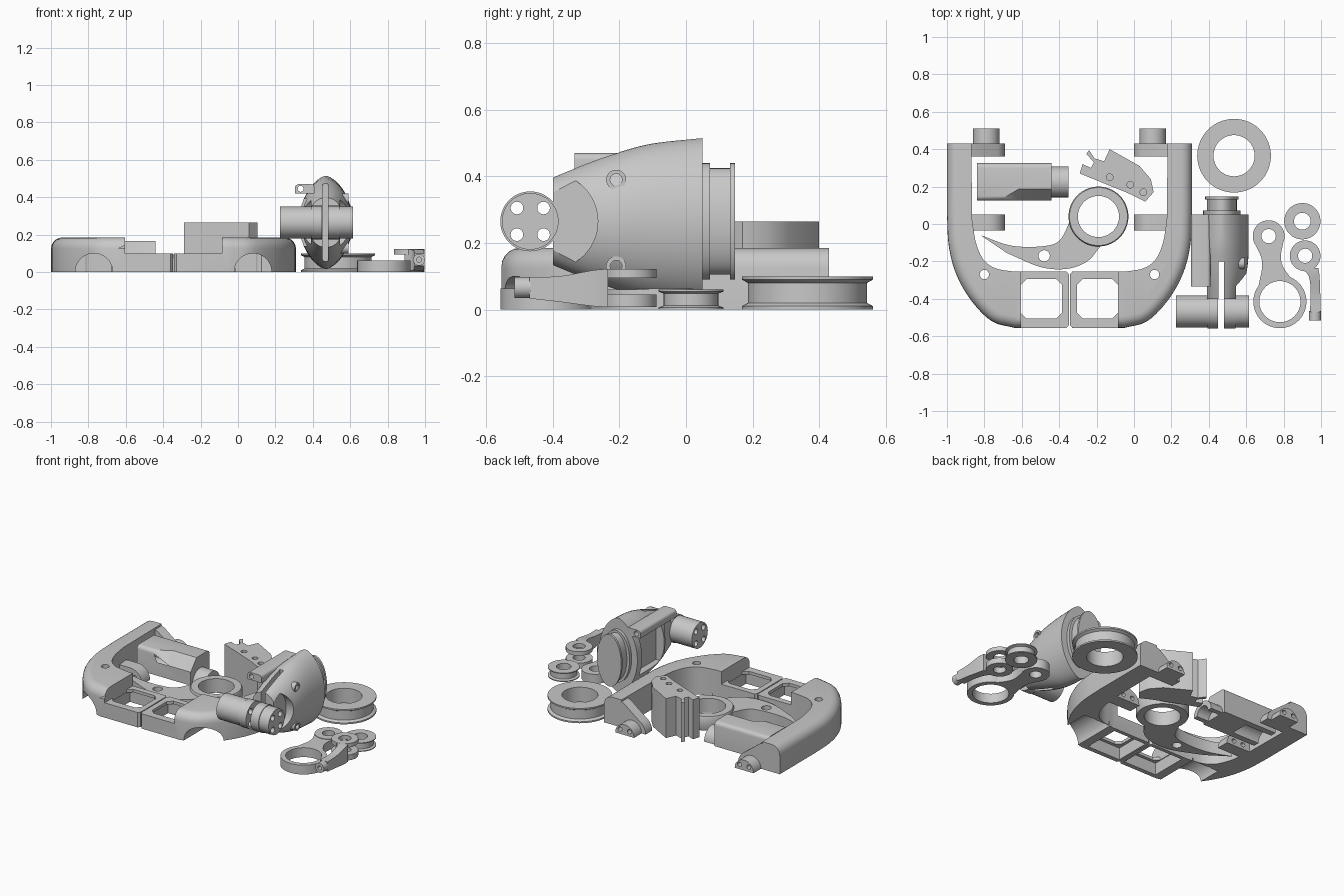
import bpy, bmesh, math
from mathutils import Matrix, Vector

cube = bpy.data.objects.get("Cube")
if cube:
    bpy.data.objects.remove(cube)

mat = bpy.data.materials.new("plain_grey")
mat.use_nodes = True
GREY = (0.58, 0.58, 0.58, 1)
mat.diffuse_color = GREY
mat.node_tree.nodes["Principled BSDF"].inputs["Base Color"].default_value = GREY


def make(name, bm):
    bmesh.ops.recalc_face_normals(bm, faces=bm.faces[:])
    me = bpy.data.meshes.new(name)
    bm.to_mesh(me)
    bm.free()
    me.materials.append(mat)
    ob = bpy.data.objects.new(name, me)
    bpy.context.scene.collection.objects.link(ob)
    return ob


def loft(name, rings, closed=False):
    """Skin a list of equal-length point rings."""
    bm = bmesh.new()
    vs = [[bm.verts.new(p) for p in r] for r in rings]
    n = len(vs[0])
    for k in range(len(vs) if closed else len(vs) - 1):
        a, b = vs[k], vs[(k + 1) % len(vs)]
        for i in range(n):
            j = (i + 1) % n
            bm.faces.new((a[i], a[j], b[j], b[i]))
    if not closed:
        bm.faces.new(vs[0])
        bm.faces.new(vs[-1])
    return make(name, bm)


def prism(name, pts, z0, z1):
    return loft(name, [[(x, y, z) for x, y in pts] for z in (z0, z1)])


def box(name, x0, x1, y0, y1, z0, z1):
    return prism(name, [(x0, y0), (x1, y0), (x1, y1), (x0, y1)], z0, z1)


def cyl(name, center, r, length, axis="Z", n=40):
    bm = bmesh.new()
    bmesh.ops.create_cone(bm, cap_ends=True, segments=n, radius1=r, radius2=r, depth=length)
    rot = {"Z": Matrix(), "X": Matrix.Rotation(math.pi / 2, 4, "Y"),
           "Y": Matrix.Rotation(math.pi / 2, 4, "X")}[axis]
    bm.transform(Matrix.Translation(center) @ rot)
    return make(name, bm)


def lathe(name, cx, cy, profile, n=64):
    """Closed (radius, height) profile turned about a vertical axis."""
    ang = [2 * math.pi * i / n for i in range(n)]
    return loft(name, [[(cx + r * math.cos(a), cy + r * math.sin(a), z) for r, z in profile]
                       for a in ang], closed=True)


def cut(ob, *cutters):
    for other in cutters:
        m = ob.modifiers.new("cut", "BOOLEAN")
        m.operation, m.object, m.solver = "DIFFERENCE", other, "EXACT"
        dg = bpy.context.evaluated_depsgraph_get()
        ob.data = bpy.data.meshes.new_from_object(ob.evaluated_get(dg))
        ob.modifiers.clear()
        bpy.data.objects.remove(other)


def drilled(name, x0, x1, y, z, r, holes, hole_r):
    """Cylinder along x, bored lengthwise while upright and then laid down."""
    ob = cyl(name, (0, 0, 0), r, x1 - x0, "Z", 48)
    cut(ob, *[cyl("cutter", (a, b, 0), hole_r, 1, "Z", 20) for a, b in holes])
    ob.data.transform(Matrix.Translation(((x0 + x1) / 2, y, z)) @ Matrix.Rotation(math.pi / 2, 4, "Y"))


def bevel(ob, rule, width, segs=5):
    bm = bmesh.new()
    bm.from_mesh(ob.data)
    edges = [e for e in bm.edges if rule(e)]
    bmesh.ops.bevel(bm, geom=edges, offset=width, segments=segs, profile=0.5, affect="EDGES")
    bm.to_mesh(ob.data)
    bm.free()


def smooth(pts, steps=5):
    """Open curve through the points."""
    p = [Vector(q) for q in pts]
    p = [2 * p[0] - p[1]] + p + [2 * p[-1] - p[-2]]
    out = []
    for a, b, c, d in zip(p, p[1:], p[2:], p[3:]):
        for k in range(steps):
            t = k / steps
            out.append((b + (c - a) * t / 2 + (2 * a - 5 * b + 4 * c - d) * t * t / 2
                        + (3 * b - a - 3 * c + d) * t ** 3 / 2)[:])
    return out + [tuple(p[-2])]


# Two mirrored frame halves, each a curved bar ending in a window section
def frame(prefix, s):
    mx = lambda x: x if s > 0 else -0.69 - x
    outer = [(-1, 0.43)] + smooth([(-1, 0.05), (-0.99, -0.12), (-0.95, -0.27), (-0.87, -0.41),
                                   (-0.76, -0.52), (-0.64, -0.555)]) + [(-0.36, -0.555)]
    inner = [(-0.348, -0.54), (-0.348, -0.27), (-0.36, -0.255)]
    inner += smooth([(-0.64, -0.255), (-0.74, -0.237), (-0.805, -0.19), (-0.845, -0.1), (-0.865, 0.02)])
    inner += [(-0.87, 0.43)]
    ob = prism(prefix + "_frame", [(mx(x), y) for x, y in outer + inner], 0, 0.185)
    rim = {(round(mx(x), 4), round(y, 4)) for x, y in outer}
    bevel(ob, lambda e: all(v.co.z > 0.1 and (round(v.co.x, 4), round(v.co.y, 4)) in rim
                            for v in e.verts), 0.06)
    # Lowered window end with a hollow underside, arch and screw hole
    win = box("cutter", *sorted((mx(-0.605), mx(-0.385))), -0.505, -0.295, -0.1, 0.3)
    bevel(win, lambda e: abs(e.verts[0].co.z - e.verts[1].co.z) > 0.1, 0.03, 1)
    cut(ob, box("cutter", *sorted((mx(-0.605), mx(-0.2))), -0.7, -0.1, 0.1, 0.3), win,
        box("cutter", *sorted((mx(-0.61), mx(-0.365))), -0.525, -0.28, -0.1, 0.08),
        cyl("cutter", (mx(-0.77), -0.45, 0), 0.1, 0.4, "Y"),
        cyl("cutter", (mx(-0.8), -0.27, 0.1), 0.025, 0.4))
    # Round lugs, the rear one sloping up into the bar, all with screw holes
    for label, y0, y1, r in (("front", -0.035, 0.05, 0.09), ("rear", 0.36, 0.43, 0.09),
                             ("end", 0.43, 0.51, 0.07)):
        cx = -0.79 if label == "end" else -0.78
        arc = [(cx + r * math.cos(math.pi * i / 20), r * math.sin(math.pi * i / 20)) for i in range(21)]
        if label == "front":
            arc = [p for p in arc if p[0] >= cx - 0.001] + [(-0.9, r), (-0.9, 0)]
        elif label == "rear":
            arc = [p for p in arc if p[0] >= cx + 0.04] + [(-0.85, 0.165), (-0.9, 0.183), (-0.9, 0)]
        lug = loft(prefix + "_" + label + "_lug", [[(mx(x), y, z) for x, z in arc] for y in (y0, y1)])
        cut(lug, *[cyl("cutter", (mx(cx + dx), (y0 + y1) / 2, 0.032), 0.015, 0.3, "Y", 16)
                   for dx in (-0.035, 0.035)])


frame("right", 1)
frame("left", -1)

# Half barrel block with a sloped facet, lying between the frame bars
barrel = box("barrel_block", -0.84, -0.44, 0.125, 0.325, 0, 0.165)
bevel(barrel, lambda e: abs(e.verts[0].co.x - e.verts[1].co.x) > 0.1 and e.verts[0].co.z > 0.1, 0.025, 4)
cut(barrel, loft("cutter", [[(x, 0.1, 0.06), (x, y, 0.18), (x, 0.1, 0.18)]
                            for x, y in ((-0.72, 0.13), (-0.6, 0.2), (-0.43, 0.2))]),
    cyl("cutter", (-0.84, 0.225, 0), 0.06, 0.4, "X"))
spigot = cyl("barrel_spigot", (-0.4, 0.225, 0), 0.082, 0.1, "X")
cut(spigot, box("cutter", -1, 0, 0, 0.5, -0.5, 0), cyl("cutter", (-0.4, 0.225, 0), 0.05, 0.3, "X"))

# Curved claw lever with a ring
claw = prism("claw_lever", smooth([(-0.82, -0.06), (-0.66, -0.115), (-0.5, -0.12), (-0.4, -0.09), (-0.34, 0.02)])
             + [(-0.19, 0.04)] + smooth([(-0.18, -0.12), (-0.25, -0.2), (-0.36, -0.24), (-0.5, -0.23),
                                         (-0.68, -0.155)]), 0, 0.08)
cut(claw, cyl("cutter", (-0.19, 0.04, 0.04), 0.14, 0.4), cyl("cutter", (-0.48, -0.17, 0.04), 0.03, 0.4))
lathe("claw_ring", -0.19, 0.04, [(0.11, 0), (0.155, 0), (0.16, 0.01), (0.16, 0.085), (0.155, 0.095), (0.11, 0.095)])

# Upright angled knuckle bracket
knuckle = prism("knuckle_bracket", [(-0.24, 0.395), (-0.21, 0.35), (-0.16, 0.335), (-0.13, 0.4), (0.03, 0.31),
                                    (0.09, 0.24), (0.105, 0.17), (0.06, 0.12), (-0.02, 0.16), (-0.29, 0.27),
                                    (-0.275, 0.32), (-0.23, 0.3), (-0.215, 0.33), (-0.255, 0.375)], 0, 0.265)
cut(knuckle, *[cyl("cutter", (x, y, 0.2), 0.018, 0.3, "Z", 20)
               for x, y in ((-0.13, 0.25), (-0.02, 0.21), (0.05, 0.17))])

# Pointed dome hub with flat cheeks, split and open on one side
CX, CZ = 0.47, 0.265
stations = smooth([(0.05, 0.143, 0.25), (-0.1, 0.143, 0.234), (-0.2, 0.14, 0.208), (-0.28, 0.127, 0.181),
                   (-0.35, 0.107, 0.153), (-0.4, 0.095, 0.132)], 3)
ang = [2 * math.pi * i / 48 for i in range(48)]
rings = []
for y, rx, rz in stations:
    sharp = 1.25 + y
    rings.append([(CX + rx * math.copysign(abs(math.cos(a)) ** sharp, math.cos(a)), y,
                   CZ + rz * math.sin(a)) for a in ang])
dome = loft("hub_dome", rings)
cut(dome, box("cutter", 0.452, 0.48, -0.7, -0.2, -0.1, 0.6),
    box("cutter", 0.2, 0.4, -0.25, 0.0, 0.14, 0.39),
    cyl("cutter", (0.695, -0.41, CZ), 0.145, 0.3, "X", 64),
    cyl("cutter", (0.24, -0.41, CZ), 0.145, 0.3, "X", 64))
for z in (0.13, 0.39):
    drilled("dome_boss", 0.53, 0.59, -0.21, z, 0.03, [(0, 0)], 0.018)
rail = box("hub_rail", 0.305, 0.41, -0.335, 0.05, 0.42, 0.47)
bevel(rail, lambda e: abs(e.verts[0].co.y - e.verts[1].co.y) > 0.1 and e.verts[0].co.z > 0.45, 0.02)
cut(rail, cyl("cutter", (0.335, -0.15, 0.445), 0.016, 0.6, "Y", 20))

# Rounded neck flanges behind the dome
for label, y0, y1, w, h in (("inner_flange", 0.045, 0.072, 0.1, 0.175), ("neck", 0.07, 0.135, 0.08, 0.16),
                            ("outer_flange", 0.132, 0.147, 0.09, 0.175)):
    loft("hub_" + label, [[(CX + w * math.cos(a), y, CZ + h * math.sin(a)) for a in ang] for y in (y0, y1)])

# Cross axle and its cheeks, drilled through with four holes
for name, x0, x1, r in (("right_axle", 0.225, 0.448, 0.085), ("left_axle", 0.485, 0.615, 0.085),
                        ("right_cheek", 0.392, 0.45, 0.09), ("left_cheek", 0.482, 0.543, 0.09)):
    drilled(name, x0, x1, -0.468, CZ, r, [(a, b) for a in (-0.04, 0.04) for b in (-0.04, 0.04)], 0.019)


# Grooved pulleys
def pulley(name, x, y, r, hole, h, lip):
    g = r - lip
    lathe(name, x, y, [(hole, 0), (r, 0), (r, h * 0.1), (g, h * 0.2), (g, h * 0.8), (r, h * 0.9), (r, h), (hole, h)])


pulley("large_pulley", 0.535, 0.365, 0.197, 0.11, 0.1, 0.018)
pulley("small_pulley", 0.9, 0.015, 0.097, 0.045, 0.06, 0.015)

# Flat link with two eyes
web = prism("link_web", smooth([(0.64, -0.09), (0.685, -0.2), (0.67, -0.31), (0.66, -0.36)])
            + smooth([(0.9, -0.36), (0.81, -0.25), (0.785, -0.18), (0.8, -0.09)]), 0, 0.06)
for label, x, y, r, hole in (("large", 0.78, -0.415, 0.142, 0.11), ("small", 0.72, -0.065, 0.085, 0.038)):
    cut(web, cyl("cutter", (x, y, 0), r - 0.02, 0.4))
    lathe("link_" + label + "_eye", x, y, [(hole, 0), (r, 0), (r, 0.063), (hole, 0.063)])

# Forked rod
for label, z0, z1 in (("lower", 0.008, 0.045), ("upper", 0.095, 0.122)):
    lathe("fork_" + label + "_eye", 0.915, -0.17, [(0.038, z0), (0.082, z0), (0.082, z1), (0.038, z1)])
loft("fork_stem", [[(x0, y, z0), (x1, y, z0), (x1, y, z1), (x0, y, z1)] for y, x0, x1, z0, z1 in
                   smooth([(-0.235, 0.89, 0.985, 0.008, 0.122), (-0.28, 0.935, 0.992, 0.01, 0.118),
                           (-0.38, 0.945, 0.996, 0.023, 0.1), (-0.47, 0.94, 0.997, 0.033, 0.098)], 3)])
tip = cyl("fork_tip", (0.968, -0.49, 0.066), 0.032, 0.05, "Y", 24)
cut(tip, cyl("cutter", (0.968, -0.51, 0.066), 0.014, 0.06, "Y", 16))

# Smooth shading with sharp edges
for ob in bpy.context.scene.objects:
    ob.select_set(ob.type == "MESH")
bpy.context.view_layer.objects.active = dome
bpy.ops.object.shade_smooth_by_angle(angle=math.radians(30))
